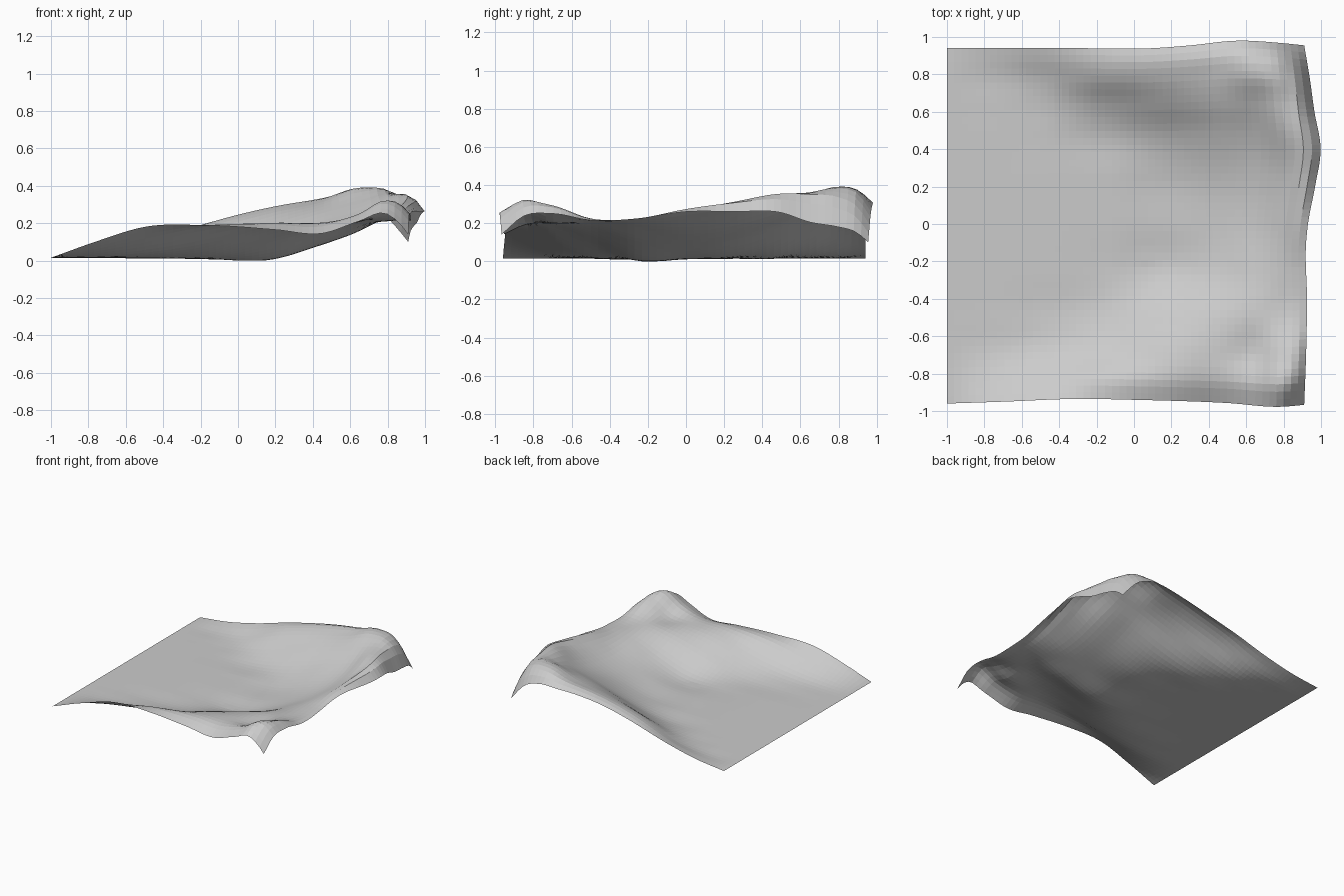
import bpy, bmesh

# Cross-sections of the draped sheet: heights at each (y, x) station
XS = [-1, -.75, -.5, -.15, .2, .45, .65, .8, .87, .92]
YS = [-.96, -.85, -.7, -.5, -.25, 0, .25, .5, .65, .8, .9, .96]
Z = [
    [.015, .105, .18, .188, .165, .145, .21, .25, .20, .14],
    [.015, .065, .12, .185, .20, .195, .25, .32, .29, .235],
    [.015, .025, .045, .10, .185, .20, .21, .285, .29, .25],
    [.015, .015, .015, .033, .12, .18, .212, .22, .225, .215],
    [.015, .015, .015, .008, .015, .10, .18, .215, .225, .225],
    [.015, .015, .015, .012, .022, .085, .16, .24, .275, .26],
    [.015, .015, .015, .015, .036, .11, .185, .28, .315, .26],
    [.015, .015, .015, .03, .11, .195, .26, .35, .34, .255],
    [.015, .015, .022, .09, .20, .27, .325, .36, .325, .205],
    [.015, .018, .05, .18, .27, .32, .39, .365, .30, .18],
    [.015, .035, .085, .205, .29, .33, .365, .325, .245, .15],
    [.015, .045, .10, .20, .275, .30, .30, .235, .16, .10],
]
# Wavy outlines of the three free edges
RIGHT = ([-.96, -.7, -.4, -.1, 0, .2, .4, .6, .8, .96],
         [.91, .92, .925, .92, .93, .968, .998, .965, .937, .91])
FRONT = ([-1, -.7, -.3, 0, .5, .8, .92], [-.96, -.95, -.935, -.94, -.957, -.977, -.967])
BACK = ([-1, -.3, .1, .3, .55, .8, .92], [.94, .94, .94, .955, .98, .967, .955])


def spline(xs, vs, x):
    """Smooth interpolation through uneven stations."""
    n = len(xs)
    i = max(0, min(n - 2, sum(1 for a in xs if a <= x) - 1))

    def slope(k):
        a, b = max(k - 1, 0), min(k + 1, n - 1)
        if a == k or b == k:
            return (vs[b] - vs[a]) / (xs[b] - xs[a])
        h0, h1 = xs[k] - xs[a], xs[b] - xs[k]
        d0, d1 = (vs[k] - vs[a]) / h0, (vs[b] - vs[k]) / h1
        return (d0 * h1 + d1 * h0) / (h0 + h1)

    h = xs[i + 1] - xs[i]
    t = (x - xs[i]) / h
    return ((2*t**3 - 3*t*t + 1) * vs[i] + (t**3 - 2*t*t + t) * h * slope(i)
            + (3*t*t - 2*t**3) * vs[i + 1] + (t**3 - t*t) * h * slope(i + 1))


# Draped sheet: an even grid shaped by the cross-sections
N = 50
bm = bmesh.new()
grid = []
for j in range(N + 1):
    v = -.96 + 1.92 * j / N
    row = []
    for i in range(N + 1):
        u = -1 + 1.92 * i / N
        z = spline(YS, [spline(XS, r, u) for r in Z], v)
        # outer bands follow the wavy outlines
        x, y = u, v
        wx = max(0, (u - .4) / .52) ** 1.4
        x += wx * (spline(*RIGHT, v) - .92)
        wy = max(0, (abs(v) - .4) / .56) ** 1.6
        edge = spline(*(BACK if v > 0 else FRONT), u)
        y += wy * (edge - (.96 if v > 0 else -.96))
        row.append(bm.verts.new((x, y, max(z, 0))))
    grid.append(row)
for j in range(N):
    for i in range(N):
        bm.faces.new((grid[j][i], grid[j][i + 1], grid[j + 1][i + 1], grid[j + 1][i]))

mesh = bpy.data.meshes.new("draped_sheet")
bm.to_mesh(mesh)
bm.free()
sheet = bpy.data.objects.new("draped_sheet", mesh)
bpy.context.collection.objects.link(sheet)

mat = bpy.data.materials.new("light_grey")
mat.diffuse_color = (0.6, 0.6, 0.6, 1)
mesh.materials.append(mat)
